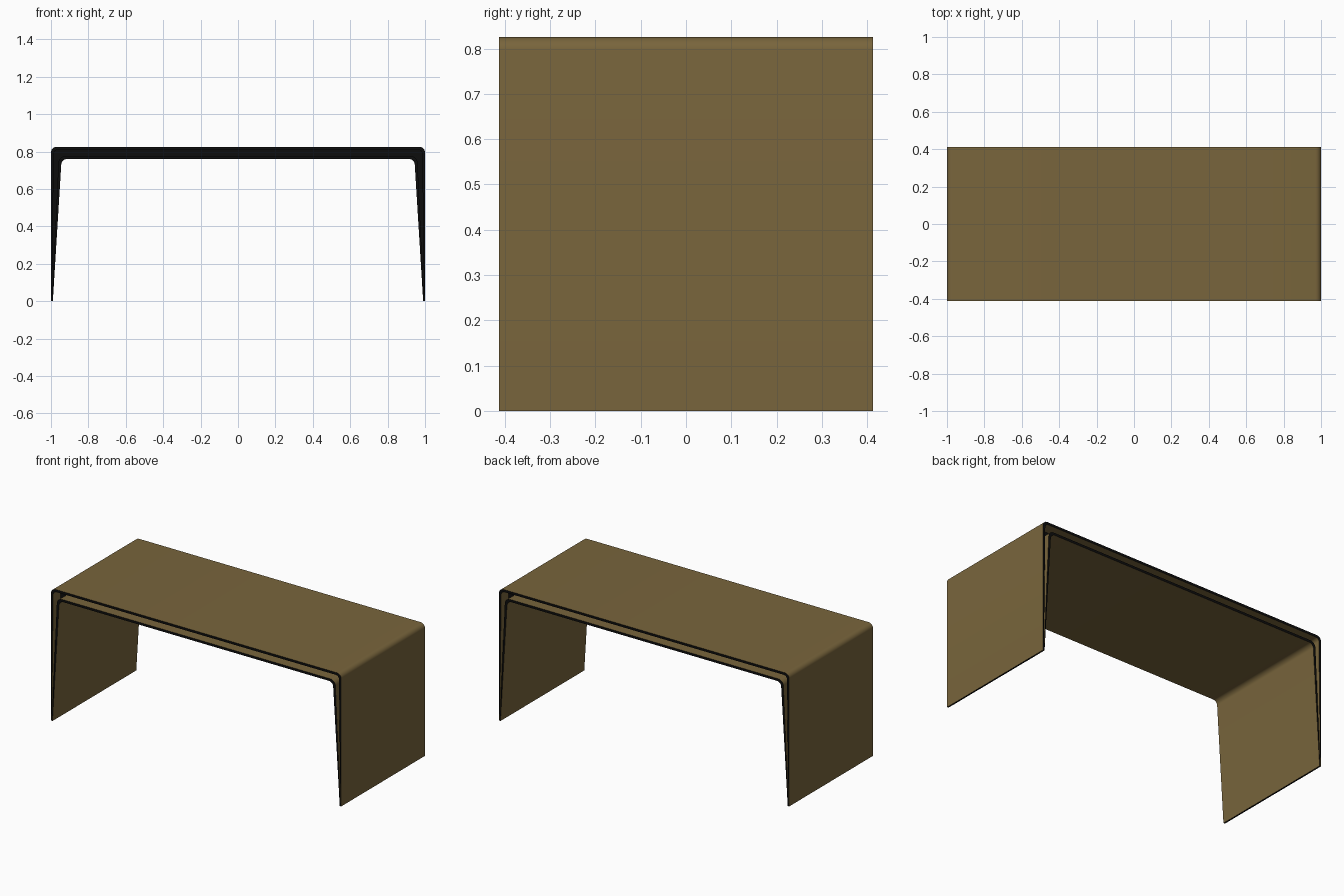
import bpy, bmesh, math

if "Cube" in bpy.data.objects:
    bpy.data.objects.remove(bpy.data.objects["Cube"])

HALF_DEPTH = 0.4125


def material(name, rgb):
    m = bpy.data.materials.new(name)
    m.diffuse_color = (*rgb, 1)
    m.use_nodes = True
    m.node_tree.nodes["Principled BSDF"].inputs["Base Color"].default_value = m.diffuse_color
    return m


brown = material("bronze_brown", (0.19, 0.13, 0.045))
black = material("black_edge", (0.004, 0.004, 0.004))


def arch_path(foot_x, top_x, top_z, radius, steps=8):
    """Half arch from the right foot round the corner, then mirrored."""
    right = [(foot_x, 0.0)]
    for i in range(steps + 1):
        a = math.pi / 2 * i / steps
        right.append((top_x - radius + radius * math.cos(a),
                      top_z - radius + radius * math.sin(a)))
    return right + [(-x, z) for x, z in reversed(right)]


def arch_band(name, outer, inner, half_depth, skin):
    """Solid between two arch paths, with black front, back and feet."""
    bm = bmesh.new()
    rings = []
    for o, i in zip(outer, inner):
        rings.append([bm.verts.new((p[0], y, p[1])) for p, y in
                      ((o, -half_depth), (o, half_depth),
                       (i, half_depth), (i, -half_depth))])
    for a, b in zip(rings, rings[1:]):
        for k in range(4):
            n = (k + 1) % 4
            f = bm.faces.new((a[k], a[n], b[n], b[k]))
            f.material_index = k % 2
    for end in (rings[0], rings[-1]):
        bm.faces.new(end).material_index = 1
    bmesh.ops.recalc_face_normals(bm, faces=bm.faces)
    me = bpy.data.meshes.new(name)
    bm.to_mesh(me)
    bm.free()
    me.materials.append(skin)
    me.materials.append(black)
    ob = bpy.data.objects.new(name, me)
    bpy.context.collection.objects.link(ob)
    bpy.ops.object.select_all(action='DESELECT')
    ob.select_set(True)
    bpy.context.view_layer.objects.active = ob
    bpy.ops.object.shade_smooth_by_angle(angle=math.radians(30))
    return ob


# Four nested outlines, all tapering together at the feet
outside = arch_path(1.0, 1.0, 0.825, 0.03)
outside_back = arch_path(0.9955, 0.985, 0.81, 0.022)
inside_back = arch_path(0.9945, 0.96, 0.775, 0.035)
inside = arch_path(0.99, 0.945, 0.76, 0.03)

# Outer and inner sheets with a recessed black core between them
arch_band("outer_shell", outside, outside_back, HALF_DEPTH, brown)
arch_band("inner_shell", inside_back, inside, HALF_DEPTH, brown)
arch_band("recessed_core", outside_back, inside_back, 0.34, black)
